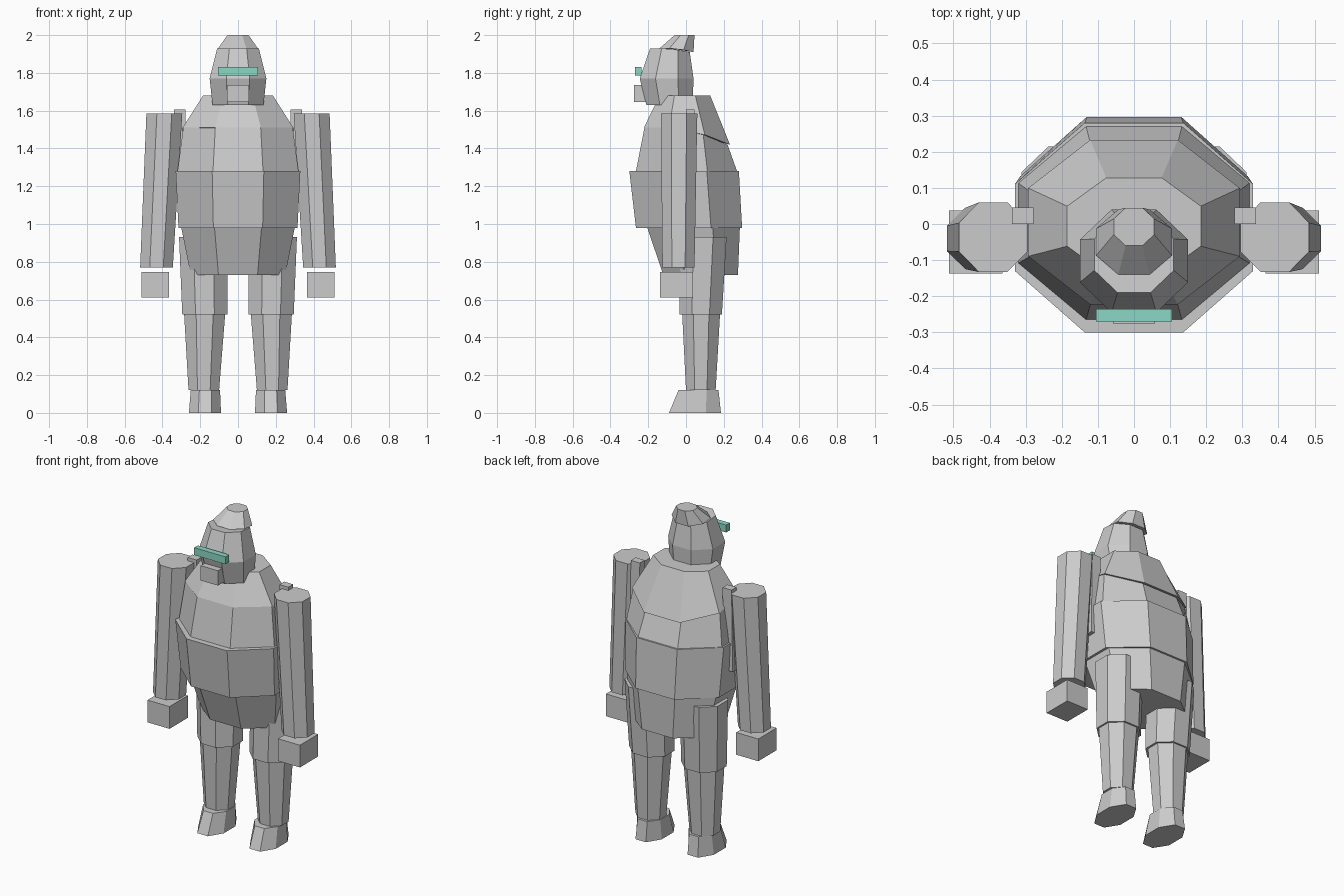
import bpy, bmesh, math

if "Cube" in bpy.data.objects:
    bpy.data.objects.remove(bpy.data.objects["Cube"])

def material(name, rgb):
    m = bpy.data.materials.new(name)
    m.diffuse_color = (*rgb, 1)
    m.use_nodes = True
    m.node_tree.nodes["Principled BSDF"].inputs["Base Color"].default_value = m.diffuse_color
    return m

GREY = material("grey", (0.6, 0.6, 0.6))
TEAL = material("teal", (0.26, 0.68, 0.56))
K = math.tan(math.pi / 8)
OCT = [(K, -1), (1, -K), (1, K), (K, 1), (-K, 1), (-1, K), (-1, -K), (-K, -1)]
SQUARE = [(1, -1), (1, 1), (-1, 1), (-1, -1)]

def loft(name, rings, shape=OCT, mat=GREY):
    """Rings are (x0, x1, y0, y1, z_front, z_back)."""
    bm = bmesh.new()
    loops = []
    for x0, x1, y0, y1, zf, zb in rings:
        loops.append([bm.verts.new((
            (x0 + x1) / 2 + u * (x1 - x0) / 2,
            (y0 + y1) / 2 + v * (y1 - y0) / 2,
            zf + (zb - zf) * max(v, 0))) for u, v in shape])
    n = len(shape)
    for a, b in zip(loops, loops[1:]):
        for i in range(n):
            j = (i + 1) % n
            bm.faces.new((a[i], a[j], b[j], b[i]))
    bm.faces.new(loops[0])
    bm.faces.new(loops[-1])
    bmesh.ops.recalc_face_normals(bm, faces=bm.faces)
    me = bpy.data.meshes.new(name)
    bm.to_mesh(me)
    bm.free()
    me.materials.append(mat)
    ob = bpy.data.objects.new(name, me)
    bpy.context.collection.objects.link(ob)
    return ob

def box(name, x0, x1, y0, y1, z0, z1, mat=GREY):
    return loft(name, [(x0, x1, y0, y1, z0, z0), (x0, x1, y0, y1, z1, z1)], SQUARE, mat)

def pair(name, rings, shape=OCT):
    loft("left_" + name, rings, shape)
    loft("right_" + name, [(-r[1], -r[0], *r[2:]) for r in rings], shape)

# Torso, four stacked plates
loft("pelvis", [(-.25, .25, -.12, .275, .73, .73), (-.30, .30, -.205, .285, .98, .98)])
loft("belly", [(-.315, .315, -.265, .297, .98, .98), (-.33, .33, -.30, .28, 1.28, 1.28)])
loft("chest", [(-.32, .32, -.265, .27, 1.28, 1.28), (-.29, .29, -.22, .22, 1.51, 1.42)])
loft("shoulders", [(-.293, .293, -.223, .233, 1.51, 1.42), (-.185, .185, -.14, .128, 1.68, 1.68)])

# Head, face block and visor
loft("jaw", [(-.135, .135, -.21, .035, 1.63, 1.63), (-.15, .15, -.245, .04, 1.77, 1.77)])
loft("skull", [(-.15, .15, -.245, .04, 1.77, 1.77), (-.11, .11, -.19, .02, 1.93, 1.91)])
loft("cap", [(-.105, .105, -.14, .04, 1.93, 1.91), (-.056, .056, -.06, .045, 2, 2)])
box("mouth_block", -.058, .058, -.275, -.21, 1.645, 1.735)
box("visor", -.105, .105, -.27, -.235, 1.785, 1.83, TEAL)

# Legs
pair("thigh", [(.055, .295, -.035, .19, .52, .52), (.055, .312, -.03, .215, .93, .93)])
pair("shin", [(.10, .262, 0, .157, .12, .12), (.068, .285, -.02, .18, .52, .52)])
pair("foot", [(.09, .26, -.09, .185, 0, 0), (.095, .25, -.04, .172, .12, .12)])

# Arms, hands and shoulder brackets
pair("arm", [(.345, .518, -.125, .045, .77, .77), (.295, .485, -.133, .06, 1.585, 1.585)])
pair("hand", [(.364, .512, -.137, .038, .61, .61), (.364, .512, -.137, .038, .745, .745)], SQUARE)
pair("arm_bracket", [(.285, .345, 0, .046, 1.11, 1.11), (.278, .338, 0, .046, 1.605, 1.605)], SQUARE)
